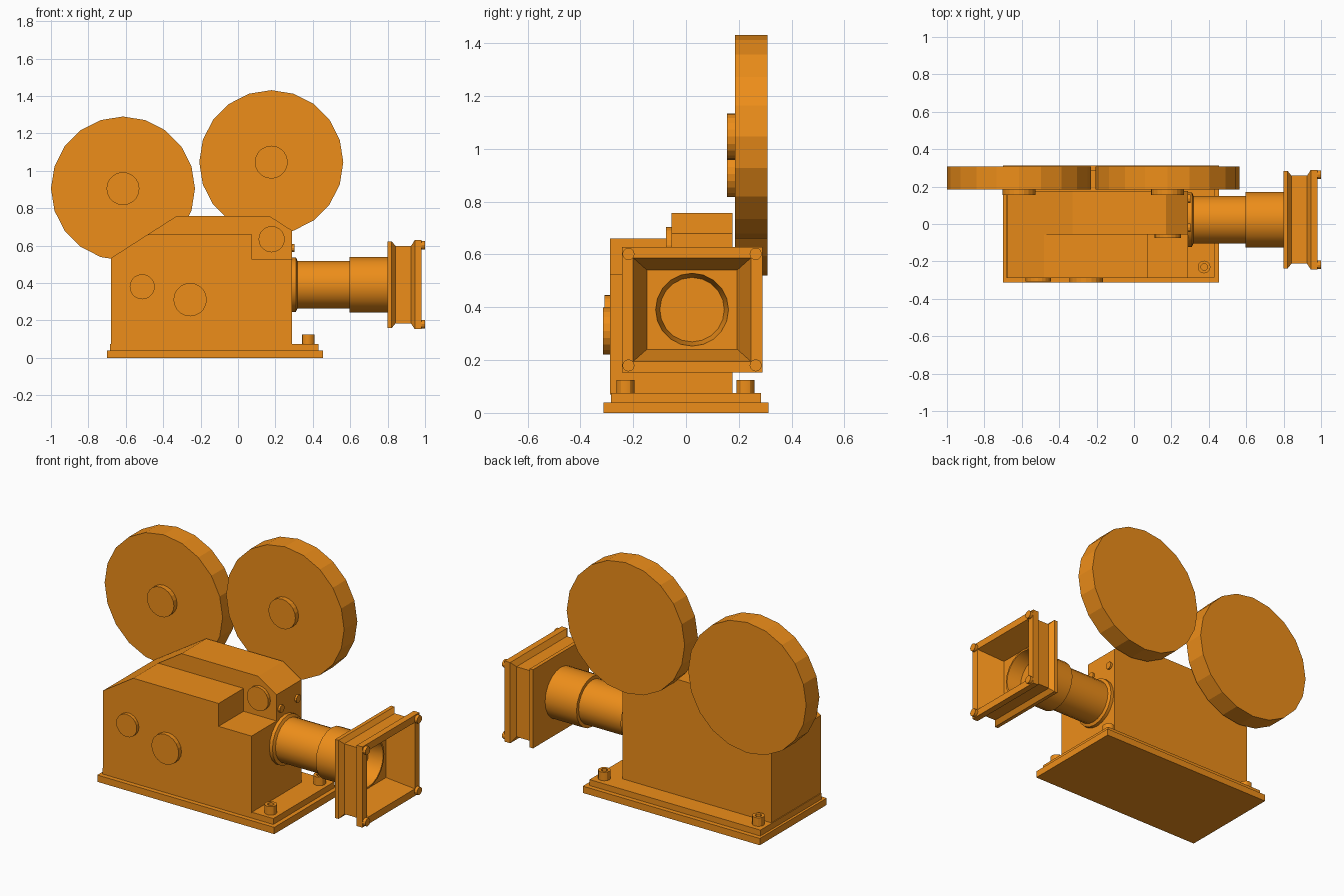
import bpy, bmesh, math
from mathutils import Vector

if "Cube" in bpy.data.objects:
    bpy.data.objects.remove(bpy.data.objects["Cube"])

paint = bpy.data.materials.new("orange_paint")
paint.diffuse_color = (0.85, 0.27, 0.01, 1)
paint.use_nodes = True
paint.node_tree.nodes["Principled BSDF"].inputs["Base Color"].default_value = paint.diffuse_color


def finish(name, bm, smooth=False):
    bmesh.ops.recalc_face_normals(bm, faces=bm.faces[:])
    me = bpy.data.meshes.new(name)
    bm.to_mesh(me)
    bm.free()
    me.materials.append(paint)
    ob = bpy.data.objects.new(name, me)
    bpy.context.collection.objects.link(ob)
    if smooth:
        bpy.ops.object.select_all(action='DESELECT')
        ob.select_set(True)
        bpy.context.view_layer.objects.active = ob
        bpy.ops.object.shade_smooth_by_angle(angle=math.radians(30))
    return ob


def extrude_profile(name, pts, y0, y1):
    """Extrude an x-z outline along y."""
    bm = bmesh.new()
    face = bm.faces.new([bm.verts.new((x, y0, z)) for x, z in pts])
    ext = bmesh.ops.extrude_face_region(bm, geom=[face])
    verts = [v for v in ext['geom'] if isinstance(v, bmesh.types.BMVert)]
    bmesh.ops.translate(bm, verts=verts, vec=(0, y1 - y0, 0))
    return finish(name, bm)


def box(name, x0, x1, y0, y1, z0, z1):
    return extrude_profile(name, [(x0, z0), (x1, z0), (x1, z1), (x0, z1)], y0, y1)


def bridge(bm, a, b):
    n = len(a)
    for i in range(n):
        j = (i + 1) % n
        bm.faces.new((a[i], a[j], b[j], b[i]))


def lathe(name, origin, axis, profile, sides=20, smooth=False):
    """Revolve (distance, radius) pairs around an axis and cap both ends."""
    o = Vector(origin)
    d = {'x': Vector((1, 0, 0)), 'y': Vector((0, 1, 0)), 'z': Vector((0, 0, 1))}[axis]
    u = Vector((0, 0, 1)) if axis != 'z' else Vector((1, 0, 0))
    w = d.cross(u)
    bm = bmesh.new()
    rings = []
    for t, r in profile:
        angles = [2 * math.pi * i / sides for i in range(sides)]
        rings.append([bm.verts.new(o + d * t + (u * math.cos(a) + w * math.sin(a)) * r)
                      for a in angles])
    for a, b in zip(rings, rings[1:]):
        bridge(bm, a, b)
    bm.faces.new(rings[0])
    bm.faces.new(rings[-1])
    return finish(name, bm, smooth)


# Stepped base
box("base_plate", -0.70, 0.455, -0.312, 0.312, 0, 0.04)
box("base_step", -0.685, 0.43, -0.285, 0.285, 0.04, 0.075)

# Camera body: tall rear section and lower stepped front section
extrude_profile("body_rear", [(-0.68, 0.07), (0.29, 0.07), (0.29, 0.68), (0.17, 0.757),
                              (-0.33, 0.757), (-0.68, 0.533)], -0.055, 0.176)
extrude_profile("body_front", [(-0.68, 0.07), (0.29, 0.07), (0.29, 0.525), (0.075, 0.525),
                               (0.075, 0.66), (-0.482, 0.66), (-0.68, 0.533)], -0.288, -0.055)

# Film magazines with hubs
for side, x, z in (("left", -0.615, 0.905), ("right", 0.178, 1.046)):
    lathe(f"magazine_{side}", (x, 0.185, z), 'y', [(0, 0.385), (0.123, 0.385)], 20)
    lathe(f"magazine_hub_{side}", (x, 0.155, z), 'y', [(0, 0.088), (0.03, 0.088)], 20)

# Round knobs on the front side
for i, (x, z, r, y, h) in enumerate(((-0.512, 0.38, 0.067, -0.288, 0.02),
                                     (-0.256, 0.311, 0.089, -0.288, 0.026),
                                     (0.18, 0.634, 0.07, -0.055, 0.02))):
    lathe(f"knob_{i + 1}", (x, y - h, z), 'y', [(0, r), (h, r)], 20)

# Base bolts with sunk sockets
for i, (x, y) in enumerate(((0.375, -0.23), (0.375, 0.225), (-0.63, 0.225))):
    lathe(f"base_bolt_{i + 1}", (x, y, 0.075), 'z',
          [(0, 0.034), (0.05, 0.034), (0.05, 0.018), (0.025, 0.018)], 12, True)

# Small screws above the lens
for i, y in enumerate((-0.02, 0.135)):
    lathe(f"face_screw_{i + 1}", (0.29, y, 0.587), 'x', [(0, 0.022), (0.012, 0.022)], 12)

# Lens barrel with mounting ring and recessed front
CY, CZ = 0.023, 0.391
lathe("lens", (0, CY, CZ), 'x',
      [(0.28, 0.145), (0.31, 0.145), (0.318, 0.128), (0.595, 0.128), (0.595, 0.148),
       (0.835, 0.148), (0.835, 0.138), (0.75, 0.122)], 20, True)

# Matte box: flanged rectangular shell, tapered inside, round hole in its back
bm = bmesh.new()


def rect(x, hy, hz):
    return [bm.verts.new((x, CY + sy * hy, CZ + sz * hz))
            for sy, sz in ((-1, -1), (1, -1), (1, 1), (-1, 1))]


def circle(x, r, n=20):
    return [bm.verts.new((x, CY + r * math.sin(2 * math.pi * i / n),
                          CZ + r * math.cos(2 * math.pi * i / n))) for i in range(n)]


def panel(outer, inner):
    edges = []
    for loop in (outer, inner):
        for i, v in enumerate(loop):
            pair = (v, loop[(i + 1) % len(loop)])
            edges.append(bm.edges.get(pair) or bm.edges.new(pair))
    bmesh.ops.triangle_fill(bm, edges=edges, use_beauty=True, normal=(1, 0, 0))


shell = [rect(*p) for p in ((0.80, 0.26, 0.232), (0.822, 0.26, 0.232), (0.842, 0.235, 0.207),
                            (0.925, 0.235, 0.207), (0.945, 0.266, 0.238), (0.982, 0.266, 0.238),
                            (0.982, 0.223, 0.196), (0.83, 0.171, 0.15))]
for a, b in zip(shell, shell[1:]):
    bridge(bm, a, b)
hole_front, hole_back = circle(0.83, 0.148), circle(0.80, 0.148)
bridge(bm, hole_front, hole_back)
panel(shell[-1], hole_front)
panel(shell[0], hole_back)
finish("matte_box", bm)

# Corner screws on the matte box frame
for i, (sy, sz) in enumerate(((-1, -1), (1, -1), (1, 1), (-1, 1))):
    lathe(f"frame_screw_{i + 1}", (0.98, CY + sy * 0.241, CZ + sz * 0.211), 'x',
          [(0, 0.023), (0.02, 0.023)], 12)
